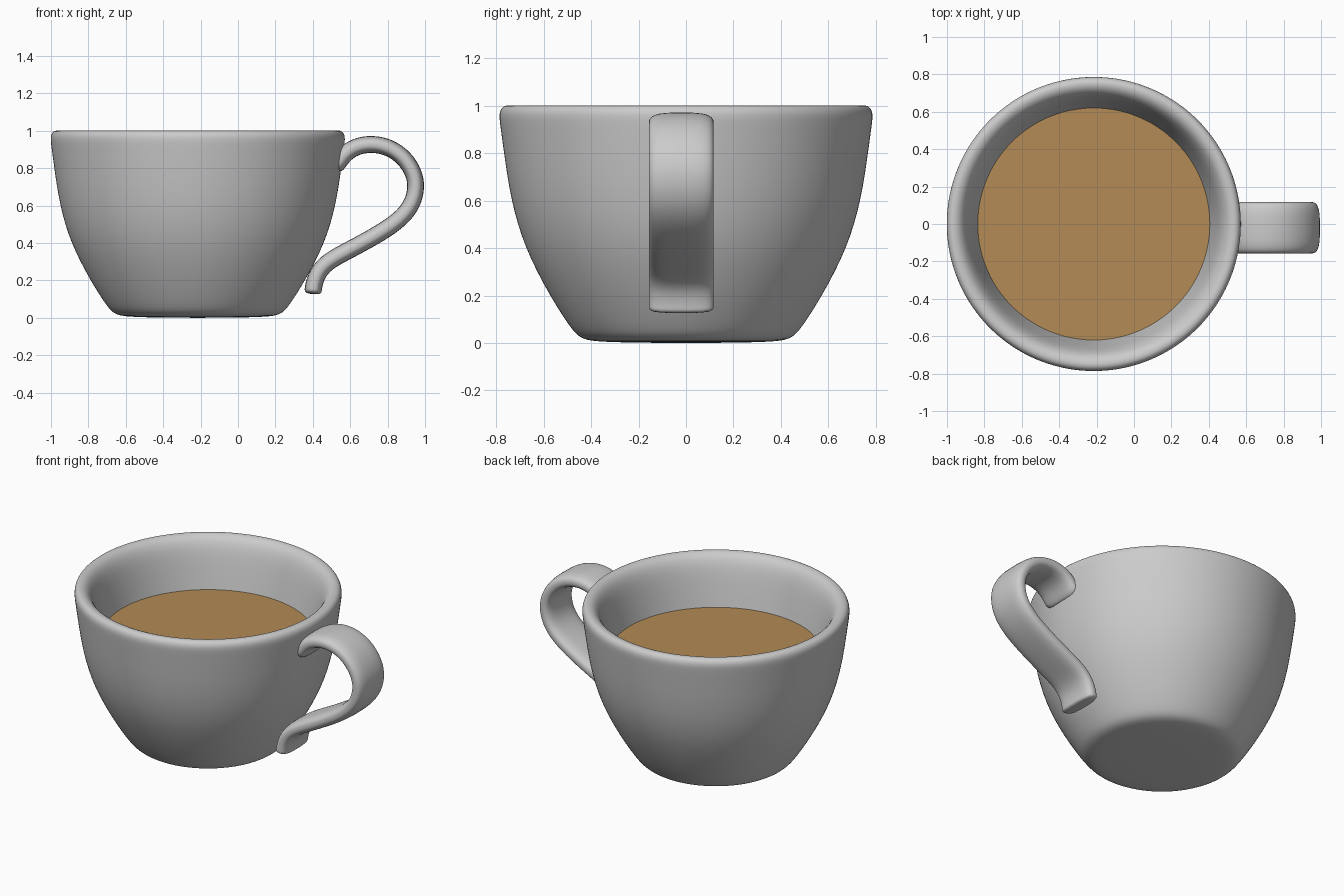
import bpy, bmesh
from math import cos, sin, pi, copysign
from mathutils import Vector

if "Cube" in bpy.data.objects:
    bpy.data.objects.remove(bpy.data.objects["Cube"])

CX = -0.215   # cup axis
SEG = 48


def finish(name, bm, levels=2):
    bmesh.ops.recalc_face_normals(bm, faces=bm.faces)
    for f in bm.faces:
        f.smooth = True
    me = bpy.data.meshes.new(name)
    bm.to_mesh(me)
    bm.free()
    ob = bpy.data.objects.new(name, me)
    bpy.context.collection.objects.link(ob)
    if levels:
        mod = ob.modifiers.new("smooth", "SUBSURF")
        mod.levels = mod.render_levels = levels
    return ob


def bridge(bm, rings):
    for a, b in zip(rings, rings[1:]):
        n = len(a)
        for i in range(n):
            bm.faces.new((a[i], a[(i + 1) % n], b[(i + 1) % n], b[i]))


def lathe(name, profile, levels=2):
    """Revolve (radius, z) points; both ends lie on the axis."""
    bm = bmesh.new()
    rings = [[bm.verts.new((CX + r * 1.003 * cos(2 * pi * i / SEG),
                            r * 1.003 * sin(2 * pi * i / SEG), z))
              for i in range(SEG)] for r, z in profile[1:-1]]
    bridge(bm, rings)
    for ring, (r, z) in ((rings[0], profile[0]), (rings[-1], profile[-1])):
        c = bm.verts.new((CX, 0, z))
        for i in range(SEG):
            bm.faces.new((ring[i], ring[(i + 1) % SEG], c))
    return finish(name, bm, levels)


# Cup body: outside from the base up, over the rim, down the inside
lathe("cup_body", [
    (0, 0), (0.2, 0.001), (0.38, 0.005), (0.445, 0.018), (0.485, 0.06),
    (0.575, 0.2), (0.68, 0.4), (0.738, 0.6), (0.767, 0.8), (0.783, 0.92),
    (0.789, 0.97), (0.772, 1.0), (0.74, 1.004), (0.705, 0.985), (0.675, 0.93),
    (0.65, 0.83), (0.62, 0.69), (0.58, 0.5), (0.49, 0.3), (0.4, 0.17),
    (0.3, 0.13), (0, 0.12)])

# Coffee surface
bm = bmesh.new()
bm.faces.new([bm.verts.new((CX + 0.625 * cos(2 * pi * i / 96),
                            0.625 * sin(2 * pi * i / 96), 0.69)) for i in range(96)])
coffee = finish("coffee", bm, 0)
mat = bpy.data.materials.new("coffee_brown")
mat.diffuse_color = (0.45, 0.26, 0.09, 1)
mat.use_nodes = True
mat.node_tree.nodes["Principled BSDF"].inputs["Base Color"].default_value = mat.diffuse_color
coffee.data.materials.append(mat)

# Handle: flat rounded strap swept along a path in the xz plane
path = [Vector((x, 0, z)) for x, z in (
    (0.51, 0.79), (0.545, 0.845), (0.585, 0.89), (0.645, 0.921), (0.72, 0.931),
    (0.81, 0.913), (0.89, 0.857), (0.942, 0.775), (0.955, 0.70), (0.935, 0.61),
    (0.87, 0.525), (0.74, 0.44), (0.59, 0.36), (0.485, 0.305), (0.432, 0.25),
    (0.41, 0.195), (0.402, 0.155), (0.4, 0.125))]
bm = bmesh.new()
rings = []
N = 16
for k, p in enumerate(path):
    t = (path[min(k + 1, len(path) - 1)] - path[max(k - 1, 0)]).normalized()
    nrm = Vector((-t.z, 0, t.x))
    ring = []
    for i in range(N):
        c, s = cos(2 * pi * (i + 0.5) / N), sin(2 * pi * (i + 0.5) / N)
        w = copysign(abs(c) ** 0.6, c) * 0.139
        h = copysign(abs(s) ** 0.75, s) * 0.047
        ring.append(bm.verts.new(p + nrm * h + Vector((0, -0.02 + w, 0))))
    rings.append(ring)
bridge(bm, rings)
bm.faces.new(rings[0])
bm.faces.new(rings[-1])
finish("handle", bm)
